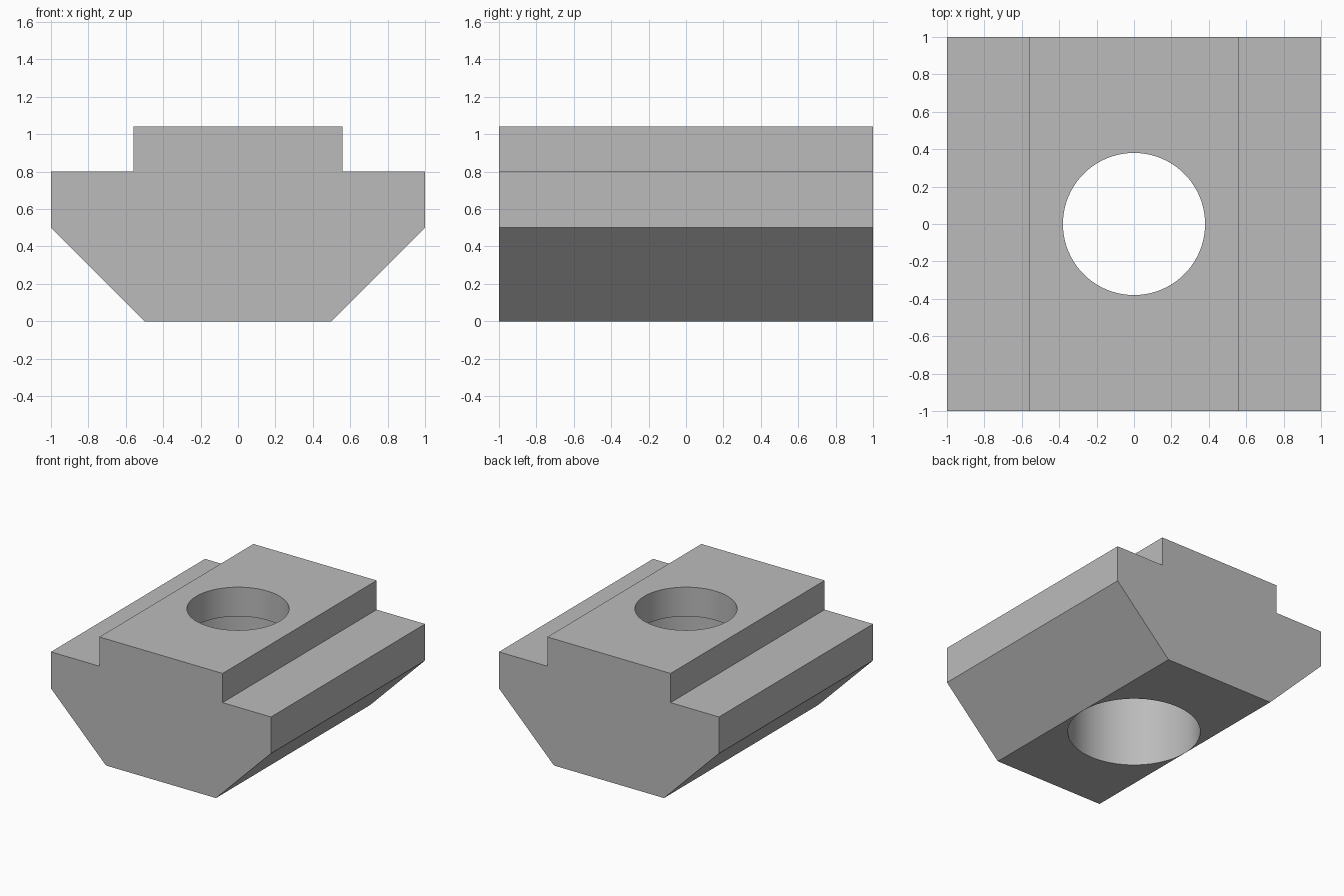
import bpy
import bmesh
import math

cube = bpy.data.objects.get("Cube")
if cube:
    bpy.data.objects.remove(cube, do_unlink=True)

grey = bpy.data.materials.new("plain grey")
grey.use_nodes = True
colour = (0.5, 0.5, 0.5, 1)
grey.diffuse_color = colour
grey.node_tree.nodes["Principled BSDF"].inputs["Base Color"].default_value = colour


def cutter(name, radius, bottom, top):
    """Vertical round cutter, hidden from renders."""
    bpy.ops.mesh.primitive_cylinder_add(vertices=96, radius=radius, depth=top - bottom,
                                        location=(0, 0, (top + bottom) / 2))
    obj = bpy.context.object
    obj.name = name
    obj.data.materials.append(grey)
    obj.hide_render = True
    return obj


# Stepped and chamfered block: half profile mirrored, then extruded front to back
half = [(0.5, 0), (1, 0.5), (1, 0.8), (0.56, 0.8), (0.56, 1.04)]
outline = half + [(-x, z) for x, z in reversed(half)]
bm = bmesh.new()
face = bm.faces.new([bm.verts.new((x, -1, z)) for x, z in outline])
result = bmesh.ops.extrude_face_region(bm, geom=[face])
verts = [v for v in result["geom"] if isinstance(v, bmesh.types.BMVert)]
bmesh.ops.translate(bm, verts=verts, vec=(0, 2, 0))
bmesh.ops.recalc_face_normals(bm, faces=bm.faces)
mesh = bpy.data.meshes.new("slot_nut_block")
bm.to_mesh(mesh)
bm.free()
mesh.materials.append(grey)
block = bpy.data.objects.new("slot_nut_block", mesh)
bpy.context.collection.objects.link(block)

# Wide bore from below, narrower hole through the raised rib
cutters = [cutter("wide_bore_cutter", 0.499, -0.2, 0.8),
           cutter("top_hole_cutter", 0.38, 0.6, 1.3)]
bpy.ops.object.select_all(action="DESELECT")
block.select_set(True)
bpy.context.view_layer.objects.active = block
for tool in cutters:
    mod = block.modifiers.new(tool.name, "BOOLEAN")
    mod.operation = "DIFFERENCE"
    mod.solver = "EXACT"
    mod.object = tool
    bpy.ops.object.modifier_apply(modifier=mod.name)
    bpy.data.objects.remove(tool, do_unlink=True)

bpy.ops.object.shade_smooth_by_angle(angle=math.radians(30))
